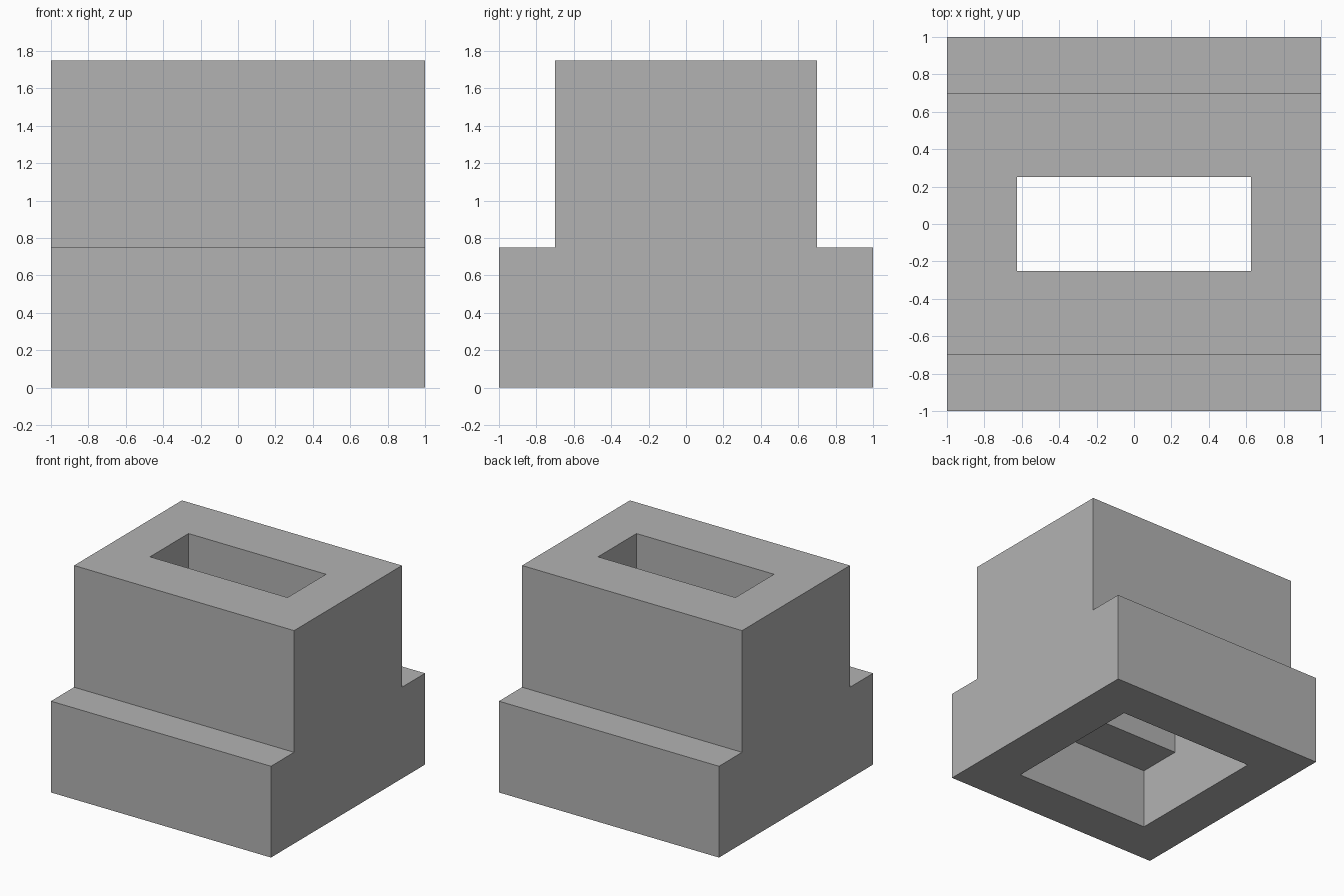
import bpy
import bmesh

cube = bpy.data.objects.get("Cube")
if cube:
    bpy.data.objects.remove(cube, do_unlink=True)

grey = bpy.data.materials.new("plain grey")
grey.use_nodes = True
GREY = (0.45, 0.45, 0.45, 1)
grey.diffuse_color = GREY
grey.node_tree.nodes["Principled BSDF"].inputs["Base Color"].default_value = GREY


def stepped_block(name, half_x, wide, narrow, bottom, step, top):
    """Extrude a symmetric inverted-T profile along x."""
    half = [(wide, bottom), (wide, step), (narrow, step), (narrow, top)]
    profile = half + [(-y, z) for y, z in reversed(half)]
    bm = bmesh.new()
    face = bm.faces.new([bm.verts.new((-half_x, y, z)) for y, z in profile])
    result = bmesh.ops.extrude_face_region(bm, geom=[face])
    verts = [v for v in result["geom"] if isinstance(v, bmesh.types.BMVert)]
    bmesh.ops.translate(bm, verts=verts, vec=(2 * half_x, 0, 0))
    bmesh.ops.recalc_face_normals(bm, faces=bm.faces)
    mesh = bpy.data.meshes.new(name)
    bm.to_mesh(mesh)
    bm.free()
    mesh.materials.append(grey)
    obj = bpy.data.objects.new(name, mesh)
    bpy.context.collection.objects.link(obj)
    return obj


# Solid block with a ledge on the front and back
block = stepped_block("stepped_block", 1, 1, 0.7, 0, 0.75, 1.75)

# Square pocket below, opening into a narrow slot through the top
cutter = stepped_block("slot_cutter", 0.625, 0.625, 0.25, -0.2, 0.5, 2)
cutter.hide_render = True

cut = block.modifiers.new("slot", 'BOOLEAN')
cut.operation = 'DIFFERENCE'
cut.solver = 'EXACT'
cut.object = cutter
bpy.context.view_layer.objects.active = block
bpy.ops.object.modifier_apply(modifier=cut.name)
bpy.data.objects.remove(cutter, do_unlink=True)
